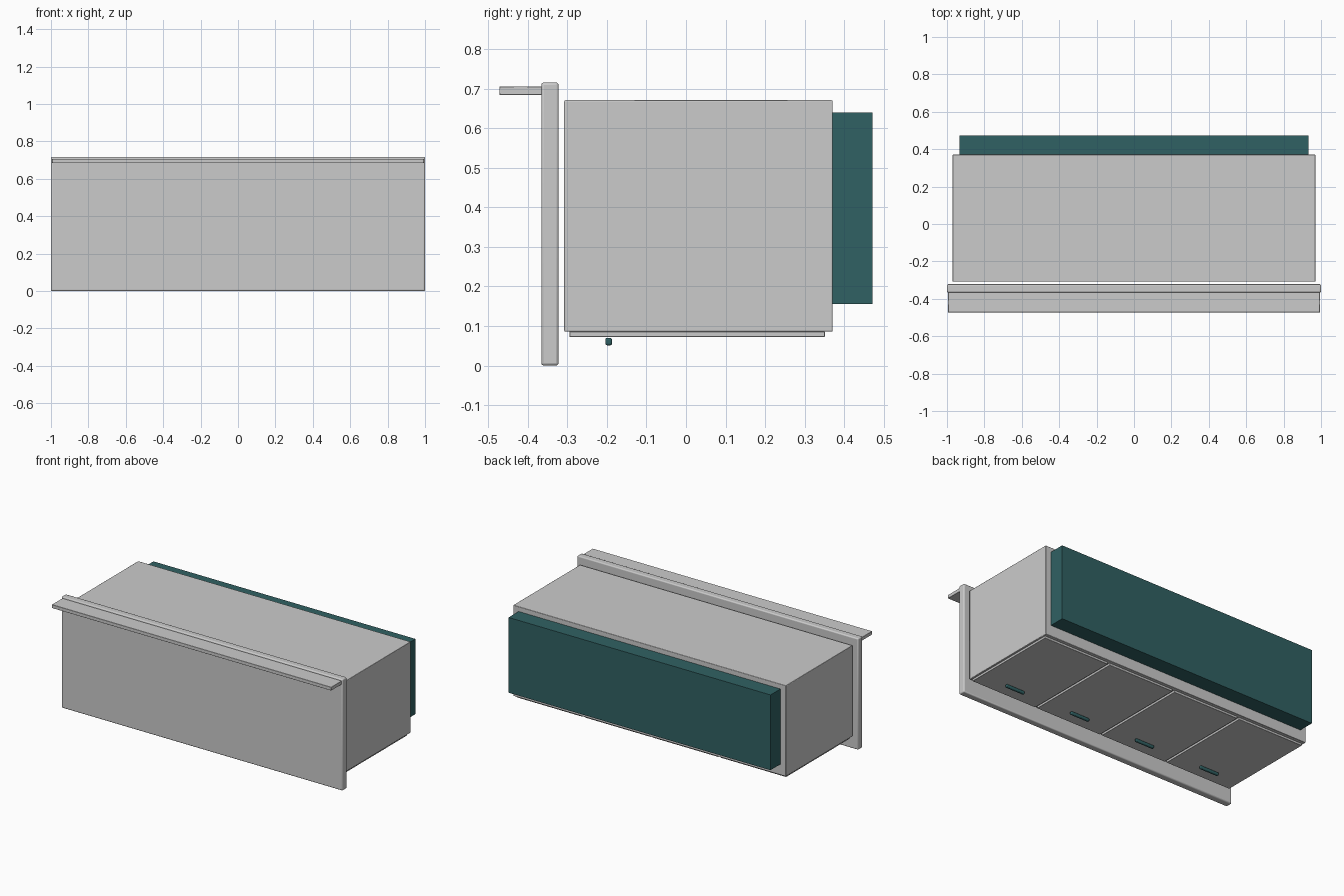
import bpy

if "Cube" in bpy.data.objects:
    bpy.data.objects.remove(bpy.data.objects["Cube"])

teal = bpy.data.materials.new("dark_teal")
teal.diffuse_color = (0.03, 0.12, 0.125, 1)
teal.use_nodes = True
teal.node_tree.nodes["Principled BSDF"].inputs["Base Color"].default_value = teal.diffuse_color


def box(name, x, y, z, bevel=0.0, segments=2, mat=None):
    """Box from (min, max) ranges on each axis, with optional rounded edges."""
    ranges = (x, y, z)
    bpy.ops.mesh.primitive_cube_add(size=1, location=[(a + b) / 2 for a, b in ranges])
    ob = bpy.context.object
    ob.name = name
    ob.scale = [b - a for a, b in ranges]
    bpy.ops.object.transform_apply(location=False, rotation=False, scale=True)
    if mat:
        ob.data.materials.append(mat)
    if bevel:
        mod = ob.modifiers.new("rounded_edges", 'BEVEL')
        mod.width = bevel
        mod.segments = segments
        bpy.ops.object.shade_smooth_by_angle()
    return ob


# Countertop slab and its backsplash lip (the cabinet lies tipped over)
box("countertop", (-1, 1), (-0.366, -0.322), (0, 0.716), 0.007, 3)
box("backsplash", (-0.994, 0.994), (-0.472, -0.365), (0.684, 0.706), 0.001, 1)

# Cabinet carcass and recessed toe-kick plinth
box("cabinet_body", (-0.97, 0.97), (-0.308, 0.371), (0.086, 0.671), 0.003, 2)
box("plinth", (-0.932, 0.932), (0.36, 0.472), (0.156, 0.640), mat=teal)

# Four doors, each with a bar handle
pitch = 0.483
for i in range(4):
    cx = (i - 1.5) * pitch
    box(f"door_{i + 1}", (cx - 0.234, cx + 0.234), (-0.295, 0.351), (0.072, 0.0865), 0.002, 2)
    box(f"door_handle_{i + 1}", (cx - 0.067, cx + 0.067), (-0.204, -0.187),
        (0.051, 0.070), 0.005, 3, teal)
